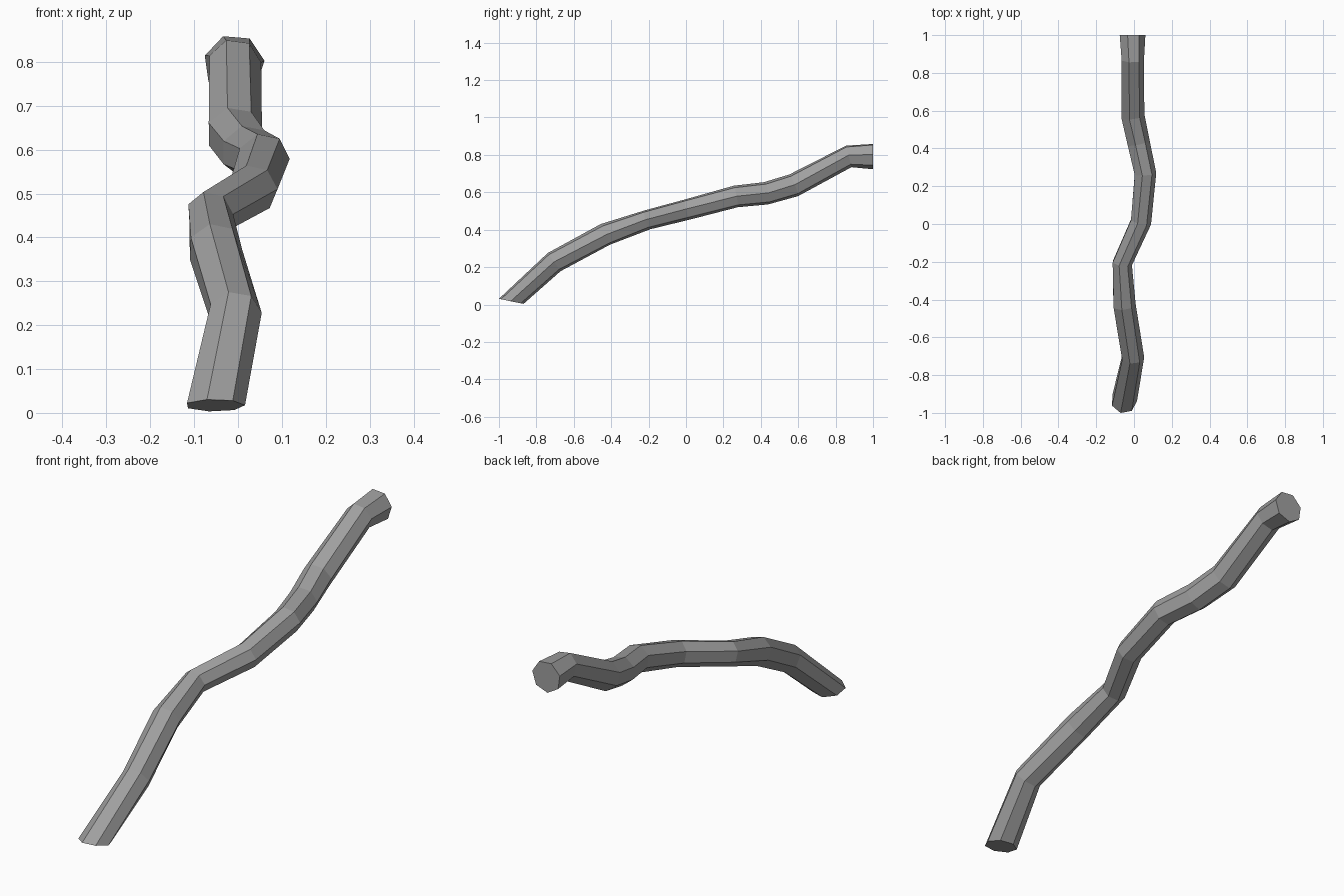
import bpy
import bmesh
from math import cos, sin, radians, tau
from mathutils import Vector

cube = bpy.data.objects.get("Cube")
if cube:
    bpy.data.objects.remove(cube, do_unlink=True)

SIDES = 7

# Centre line of the branch: x, y, z, radius, roll in degrees
path = [
    (-0.053, -0.935, 0.017, 0.069, 2),
    (-0.007, -0.705, 0.227, 0.061, 1),
    (-0.053, -0.43, 0.375, 0.062, 0),
    (-0.064, -0.208, 0.453, 0.054, 0),
    (0.035, 0.012, 0.51, 0.057, 0),
    (0.058, 0.267, 0.578, 0.06, 1),
    (0.022, 0.43, 0.595, 0.062, 2),
    (-0.009, 0.577, 0.638, 0.064, 3),
    (-0.008, 0.87, 0.793, 0.061, 5),
    (-0.009, 1.0, 0.793, 0.07, 8),
]
points = [Vector(p[:3]) for p in path]

# Each ring faces along the average of its two neighbouring segments;
# the foot is cut nearly level and the tip is cut upright
steps = [(b - a).normalized() for a, b in zip(points, points[1:])]
normals = [Vector((0, 0.2, 0.98))]
normals += [(a + b).normalized() for a, b in zip(steps, steps[1:])]
normals.append(Vector((0, 1, 0)))

# Branch: rings joined by quads, closed at both ends
bm = bmesh.new()
rings = []
for centre, normal, (*_, radius, roll) in zip(points, normals, path):
    side = normal.cross(Vector((0, 0, 1))).normalized()
    up = side.cross(normal).normalized()
    ring = []
    for i in range(SIDES):
        a = radians(roll) + tau * i / SIDES
        ring.append(bm.verts.new(centre + radius * (cos(a) * side + sin(a) * up)))
    rings.append(ring)

for lower, upper in zip(rings, rings[1:]):
    for i in range(SIDES):
        j = (i + 1) % SIDES
        bm.faces.new((lower[i], lower[j], upper[j], upper[i]))
bm.faces.new(rings[0])
bm.faces.new(rings[-1])
bmesh.ops.recalc_face_normals(bm, faces=bm.faces)

mesh = bpy.data.meshes.new("branch")
bm.to_mesh(mesh)
bm.free()
branch = bpy.data.objects.new("branch", mesh)
bpy.context.collection.objects.link(branch)

# Plain grey
grey = bpy.data.materials.new("grey")
grey.use_nodes = True
colour = (0.35, 0.35, 0.35, 1)
grey.diffuse_color = colour
grey.node_tree.nodes["Principled BSDF"].inputs["Base Color"].default_value = colour
mesh.materials.append(grey)
